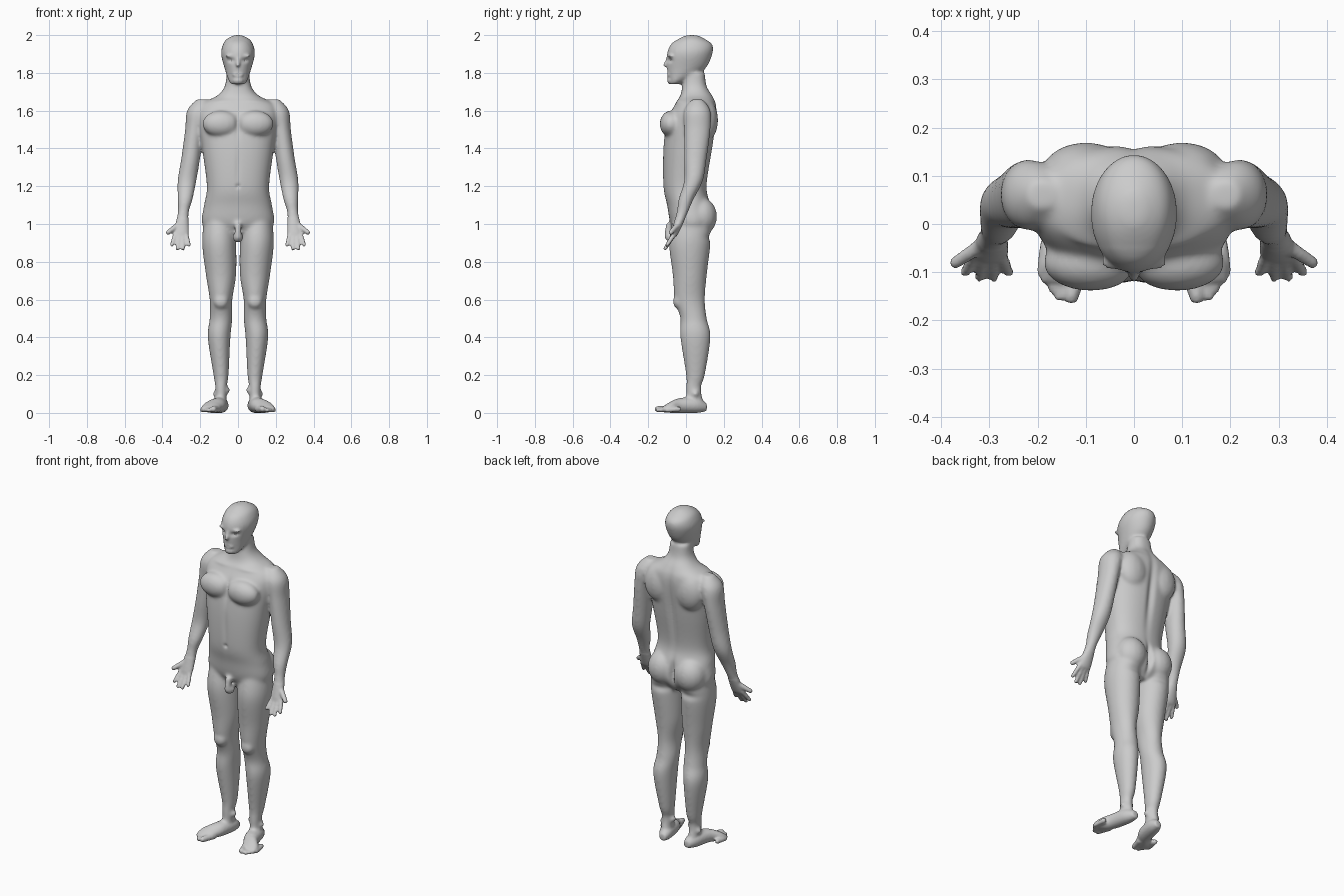
import bpy
import bmesh
import math
from mathutils import Vector, Matrix

default_cube = bpy.data.objects.get("Cube")
if default_cube:
    bpy.data.objects.remove(default_cube, do_unlink=True)

# One flat colour for the whole figure
grey = bpy.data.materials.new("light_grey")
grey.use_nodes = True
grey.diffuse_color = (.6, .6, .6, 1)
shader = next(node for node in grey.node_tree.nodes if node.type == 'BSDF_PRINCIPLED')
shader.inputs["Base Color"].default_value = grey.diffuse_color


def spline(rows, steps=6):
    """Smoothly interpolate between the rows."""
    rows = [Vector(row) for row in rows]
    padded = [rows[0], *rows, rows[-1]]
    result = []
    for before, start, end, after in zip(padded, padded[1:], padded[2:], padded[3:]):
        for step in range(steps):
            t = step / steps
            ease = t * t * (3 - 2 * t)
            leaving, arriving = (end - before) / 2, (after - start) / 2
            result.append(start * (1 - ease) + end * ease
                          + leaving * (t * (1 - t) ** 2) - arriving * (t * t * (1 - t)))
    return result + [rows[-1]]


def skin_rings(bm, rings):
    """Closed shell through a stack of point rings."""
    rings = [[bm.verts.new(point) for point in ring] for ring in rings]
    for low, high in zip(rings, rings[1:]):
        for index in range(len(low)):
            bm.faces.new((low[index - 1], low[index], high[index], high[index - 1]))
    bm.faces.new(rings[0][::-1])
    bm.faces.new(rings[-1])


def loft(bm, rows, side=1, depth_axis=(0, 1, 0), squareness=2, sides=36):
    """Skin oval rings; each row is centre x, y, z, half width, half depth."""
    def shaped(value):
        return math.copysign(abs(value) ** (2 / squareness), value)

    rings = []
    for x, y, z, width, depth in spline(rows):
        ring = []
        for index in range(sides):
            angle = math.tau * index / sides
            across = Vector((shaped(math.cos(angle)) * width, 0, 0))
            along = Vector(depth_axis) * shaped(math.sin(angle)) * depth
            ring.append(Vector((x * side, y, z)) + across + along)
        rings.append(ring)
    skin_rings(bm, rings)


def central_loft(bm, rows, squareness):
    """Parts on the midline; each row is z, half width, front y, back y."""
    loft(bm, [(0, (front + back) / 2, z, width, (back - front) / 2)
              for z, width, front, back in rows], squareness=squareness)


def capsule(bm, place, length=0, taper=1, sides=16, levels=12):
    """Unit ball, its upper half moved up by length and scaled by taper."""
    rings = []
    for level in range(levels):
        angle = math.pi * (level + .2) / (levels - .6)
        upper = level >= levels / 2
        size, lift = (taper, length) if upper else (1, 0)
        radius, z = math.sin(angle) * size, lift - math.cos(angle) * size
        turns = [math.tau * index / sides for index in range(sides)]
        rings.append([place @ Vector((math.cos(turn) * radius, math.sin(turn) * radius, z))
                      for turn in turns])
    skin_rings(bm, rings)


def blob(bm, centre, radii, side=1):
    x, y, z = centre
    capsule(bm, Matrix.Translation((x * side, y, z)) @ Matrix.Diagonal((*radii, 1)))


def digit(bm, base, tip, radius, side=1):
    """Finger or toe: a tapering capsule."""
    mirror = Matrix.Diagonal((side, 1, 1))
    start, end = mirror @ Vector(base), mirror @ Vector(tip)
    turn = (end - start).to_track_quat('Z', 'Y').to_matrix().to_4x4()
    place = Matrix.Translation(start) @ turn @ Matrix.Scale(radius, 4)
    capsule(bm, place, length=(end - start).length / radius, taper=.8)


def build_torso(bm):
    central_loft(bm, [
        (.92, .13, -.03, .09), (1, .19, -.08, .14), (1.1, .18, -.1, .13),
        (1.2, .165, -.12, .11), (1.4, .19, -.12, .14), (1.55, .21, -.1, .16),
        (1.63, .2, -.06, .16), (1.68, .11, -.03, .14), (1.73, .07, -.02, .11),
        (1.8, .06, -.01, .1)], 2.3)
    # Groin
    digit(bm, (0, -.09, .99), (0, -.1, .93), .02)
    blob(bm, (0, -.08, .93), (.03, .03, .03))


def build_head(bm):
    central_loft(bm, [
        (1.74, .03, -.09, -.03), (1.76, .05, -.09, 0), (1.82, .07, -.1, .1),
        (1.9, .09, -.1, .14), (1.95, .08, -.08, .14), (1.98, .06, -.04, .1),
        (2, .02, 0, .06)], 2)
    # Nose, lips and chin
    digit(bm, (0, -.09, 1.88), (0, -.11, 1.84), .013)
    blob(bm, (0, -.09, 1.79), (.03, .013, .013))
    blob(bm, (0, -.08, 1.76), (.03, .02, .02))


def build_arm(bm, side):
    loft(bm, [
        (.19, .06, 1.66, .03, .03), (.21, .06, 1.6, .06, .07), (.23, .06, 1.5, .05, .07),
        (.25, .05, 1.35, .05, .06), (.27, .04, 1.23, .05, .05), (.28, 0, 1.13, .04, .04),
        (.29, -.02, 1.06, .03, .03), (.3, -.06, .95, .04, .02), (.3, -.07, .93, .03, .01)],
        side)
    # Fingers fan out from the palm, the outer two being shorter
    for index in range(4):
        shorter = .02 if index in (0, 3) else 0
        base = (.33 - .018 * index, -.06, .95)
        tip = (.35 - .03 * index, -.11 + shorter / 2, .87 + shorter)
        digit(bm, base, tip, .013, side)
    # Thumb
    digit(bm, (.31, -.04, 1), (.37, -.08, .955), .016, side)


def build_leg(bm, side):
    loft(bm, [
        (.1, .03, 1.02, .08, .1), (.1, .02, .9, .09, .11), (.09, .02, .73, .08, .09),
        (.09, .02, .6, .06, .08), (.09, .04, .5, .06, .07), (.1, .05, .4, .06, .08),
        (.09, .05, .2, .04, .05), (.09, .04, .13, .03, .04), (.09, .05, .02, .03, .05)],
        side)
    # Foot, splayed outwards
    loft(bm, [
        (.08, .11, .03, .02, .02), (.09, .06, .04, .04, .04), (.11, -.03, .04, .045, .04),
        (.14, -.08, .03, .05, .03), (.15, -.12, .02, .045, .015)],
        side, depth_axis=(0, 0, 1))
    # Big toe, then the four small ones stepping back
    digit(bm, (.11, -.08, .02), (.13, -.15, .02), .02, side)
    for index in range(4):
        x, y = .155 + .012 * index, -.15 + .017 * index
        digit(bm, (x - .01, y + .06, .02), (x, y, .015), .014, side)


def build_muscles(bm, side):
    blob(bm, (.09, -.08, 1.53), (.1, .06, .07), side)    # chest
    blob(bm, (.1, .11, 1.55), (.09, .06, .11), side)     # shoulder blade
    blob(bm, (.09, .08, 1.04), (.09, .085, .1), side)    # buttock
    blob(bm, (.09, -.04, .59), (.04, .03, .04), side)    # kneecap
    blob(bm, (.06, .04, .12), (.02, .02, .02), side)     # inner ankle
    blob(bm, (.115, .05, .1), (.02, .02, .02), side)     # outer ankle
    blob(bm, (.03, -.08, 1.89), (.04, .016, .01), side)  # brow


def is_fine_detail(point):
    """Hands, toes and face stay crisp."""
    hand = abs(point.x) > .23 and point.z < 1.03
    face = point.z > 1.74 and point.y < -.05
    return hand or face or point.z < .07


def relax(bm, verts):
    bmesh.ops.smooth_vert(bm, verts=verts, factor=.5, use_axis_x=True,
                          use_axis_y=True, use_axis_z=True)


def sculpt(bm, centre, reach, push):
    """Soft stroke pushing the skin along y, mirrored when off the midline."""
    x, y, z = centre
    nearby = [vert for vert in bm.verts if abs(vert.co.z - z) < 2.5 * reach[2]]
    for stroke_x in {x, -x}:
        for vert in nearby:
            offset = vert.co - Vector((stroke_x, y, z))
            distance = sum((a / b) ** 2 for a, b in zip(offset, reach))
            vert.co.y += push * math.exp(-distance)


def add_object(name, mesh):
    mesh.materials.append(grey)
    mesh.shade_smooth()
    thing = bpy.data.objects.new(name, mesh)
    bpy.context.collection.objects.link(thing)
    return thing


# Assemble the overlapping parts
bm = bmesh.new()
build_torso(bm)
build_head(bm)
for side in (1, -1):
    build_arm(bm, side)
    build_leg(bm, side)
    build_muscles(bm, side)
bmesh.ops.recalc_face_normals(bm, faces=bm.faces[:])
mesh = bpy.data.meshes.new("body")
bm.to_mesh(mesh)
bm.free()
body = add_object("body", mesh)

# Fuse them into one continuous skin
fuse = body.modifiers.new("fuse", 'REMESH')
fuse.mode = 'VOXEL'
fuse.voxel_size = .007
evaluated = body.evaluated_get(bpy.context.evaluated_depsgraph_get())
skin = bpy.data.meshes.new_from_object(evaluated)
body.modifiers.clear()
body.data = skin

# Relax the large forms and sculpt the shallow ones
bm = bmesh.new()
bm.from_mesh(skin)
large_forms = [vert for vert in bm.verts if not is_fine_detail(vert.co)]
for repeat in range(10):
    relax(bm, large_forms)
sculpt(bm, (0, .15, 1.43), (.02, .07, .2), -.014)       # spine
sculpt(bm, (0, .15, 1.03), (.013, .08, .07), -.03)      # cleft
sculpt(bm, (0, -.13, 1.53), (.014, .06, .07), .01)      # breastbone
sculpt(bm, (0, -.12, 1.3), (.012, .05, .1), .005)       # belly line
sculpt(bm, (0, -.12, 1.2), (.01, .04, .01), .01)        # navel
sculpt(bm, (.1, -.04, 1.65), (.07, .04, .012), -.006)   # collarbone
sculpt(bm, (.09, .12, .93), (.06, .06, .02), -.01)      # buttock fold
sculpt(bm, (.034, -.08, 1.866), (.02, .03, .01), .014)  # eye socket
sculpt(bm, (0, -.1, 1.79), (.024, .03, .007), .005)     # mouth
relax(bm, bm.verts[:])
for vert in bm.verts:
    vert.co.z = max(vert.co.z, 0)
bm.to_mesh(skin)
bm.free()
skin.materials.clear()
skin.materials.append(grey)
skin.shade_smooth()

# Eyeballs
for name, side in (("left_eye", 1), ("right_eye", -1)):
    bm = bmesh.new()
    blob(bm, (.034, -.067, 1.866), (.014, .014, .01), side)
    eye_mesh = bpy.data.meshes.new(name)
    bm.to_mesh(eye_mesh)
    bm.free()
    add_object(name, eye_mesh)
